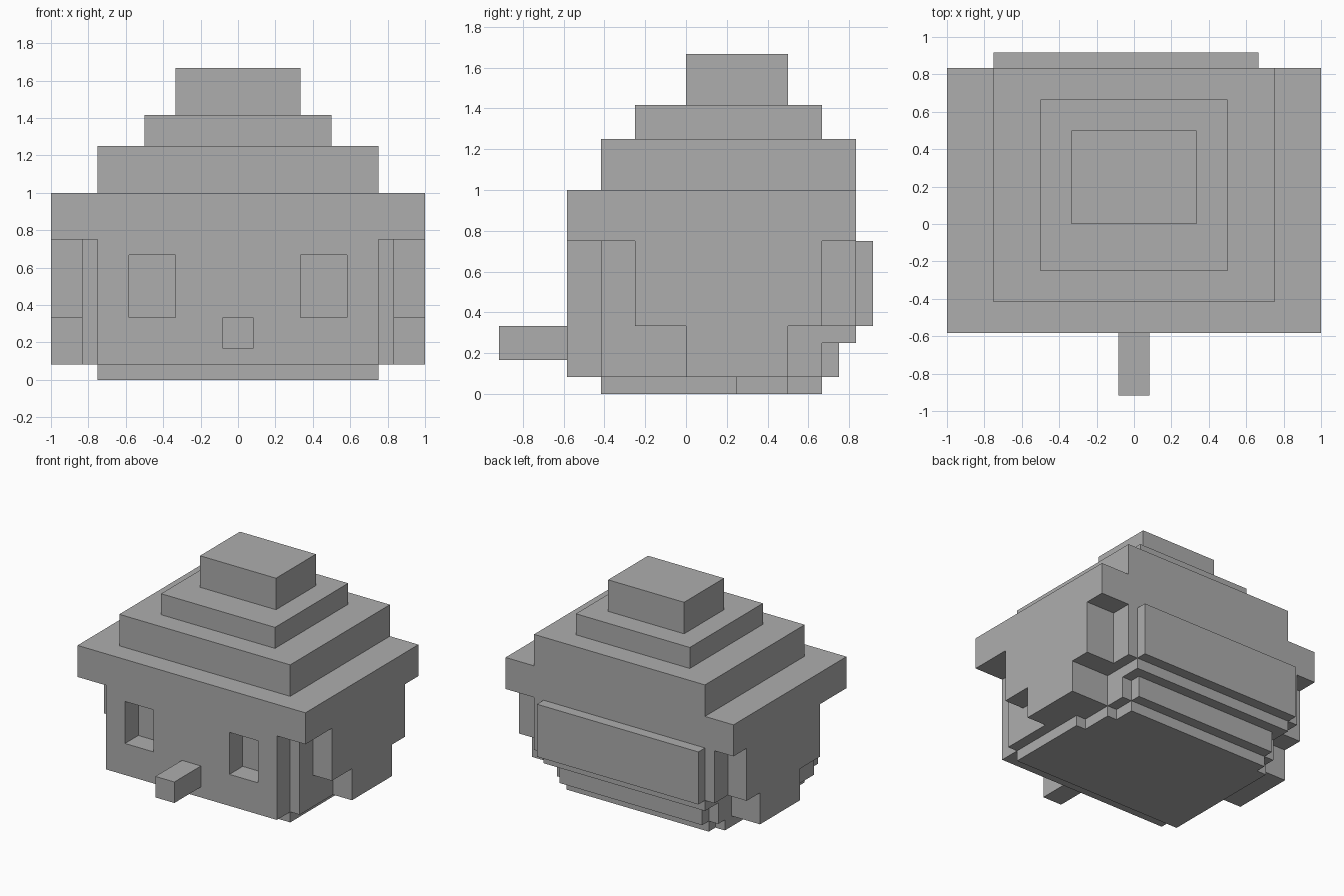
import bpy
import bmesh

if "Cube" in bpy.data.objects:
    bpy.data.objects.remove(bpy.data.objects["Cube"], do_unlink=True)

U = 1 / 12  # the model sits on a block grid, twelve blocks to a unit

stone = bpy.data.materials.new("plain_grey")
stone.use_nodes = True
GREY = (0.42, 0.42, 0.42, 1)
stone.diffuse_color = GREY
stone.node_tree.nodes["Principled BSDF"].inputs["Base Color"].default_value = GREY


def finish(name, bm):
    bmesh.ops.recalc_face_normals(bm, faces=bm.faces)
    mesh = bpy.data.meshes.new(name)
    bm.to_mesh(mesh)
    bm.free()
    mesh.materials.append(stone)
    obj = bpy.data.objects.new(name, mesh)
    bpy.context.collection.objects.link(obj)
    return obj


def layer(name, outline, z0, z1):
    """Extrude a floor outline (in blocks) from z0 up to z1."""
    bm = bmesh.new()
    face = bm.faces.new([bm.verts.new((x * U, y * U, z0 * U)) for x, y in outline])
    top = bmesh.ops.extrude_face_region(bm, geom=[face])["geom"]
    verts = [v for v in top if isinstance(v, bmesh.types.BMVert)]
    bmesh.ops.translate(bm, verts=verts, vec=(0, 0, (z1 - z0) * U))
    return finish(name, bm)


def block(name, x0, x1, y0, y1, z0, z1):
    return layer(name, [(x0, y0), (x1, y0), (x1, y1), (x0, y1)], z0, z1)


# Stepped top
block("brim", -12, 12, -7, 10, 9, 12)
block("lower_tier", -9, 9, -5, 10, 12, 15)
block("middle_tier", -6, 6, -3, 8, 15, 17)
block("top_tier", -4, 4, 0, 6, 17, 20)

# Body, with uneven rear corners
layer("upper_body", [(-10, -5), (10, -5), (10, 8), (9, 8), (9, 10), (-10, 10)], 4, 9)
layer("rear_ledge_body", [(-10, -5), (10, -5), (10, 6), (8, 6), (8, 10),
                          (-9, 10), (-9, 6), (-10, 6)], 3, 4)
layer("lower_body", [(-10, -5), (10, -5), (10, 6), (8, 6), (8, 8), (7, 8), (7, 9),
                     (-8, 9), (-8, 8), (-9, 8), (-9, 6), (-10, 6)], 1, 3)
layer("base", [(-9, -5), (9, -5), (9, 3), (8, 3), (8, 6), (7, 6), (7, 8),
               (-8, 8), (-8, 7), (-9, 7)], 0, 1)
block("back_panel", -9, 8, 10, 11, 4, 9)

# Side panels, wide above and narrow below
for side, x0, x1 in (("left", 10, 12), ("right", -12, -10)):
    block(side + "_upper_panel", x0, x1, -3, 8, 4, 9)
    block(side + "_lower_panel", x0, x1, 0, 6, 1, 4)

# Face wall with two eye openings cut through to the body
face_wall = block("face_wall", -9, 9, -7, -5, 1, 9)
for side, x0, x1 in (("left", 4, 7), ("right", -7, -4)):
    cutter = block(side + "_eye_cutter", x0, x1, -8, -4, 4, 8)
    cutter.hide_render = True
    cut = face_wall.modifiers.new(side + "_eye", "BOOLEAN")
    cut.operation = "DIFFERENCE"
    cut.solver = "EXACT"
    cut.object = cutter
    bpy.context.view_layer.objects.active = face_wall
    bpy.ops.object.modifier_apply(modifier=cut.name)
    bpy.data.objects.remove(cutter, do_unlink=True)

block("nose", -1, 1, -11, -7, 2, 4)
